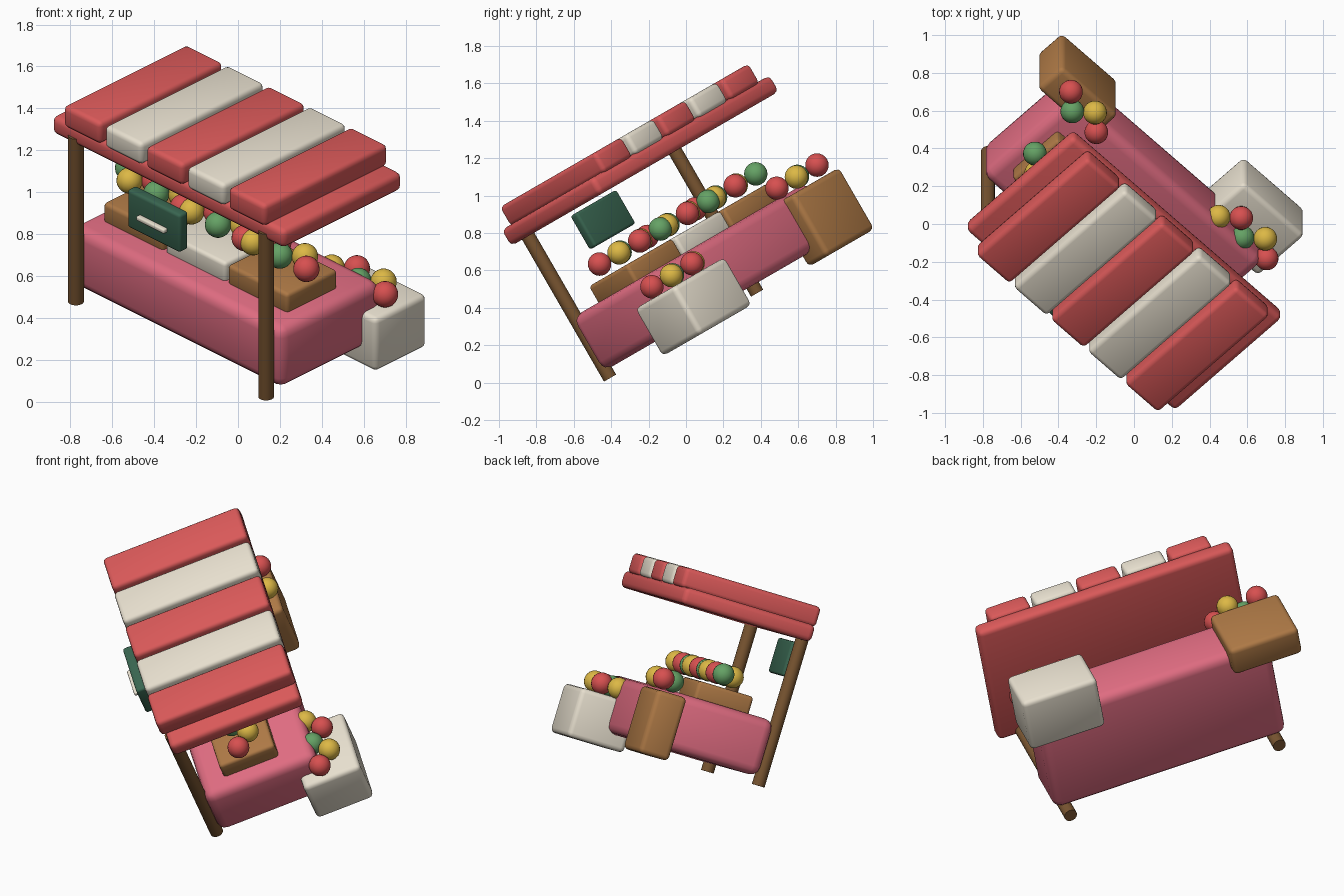
import bpy, bmesh
from math import radians
from mathutils import Matrix

if "Cube" in bpy.data.objects:
    bpy.data.objects.remove(bpy.data.objects["Cube"])

# Whole stall is turned 45 degrees, then tipped back 30 degrees
TILT = Matrix.Rotation(radians(30), 4, 'X') @ Matrix.Rotation(radians(-45), 4, 'Z')


def material(name, rgb):
    m = bpy.data.materials.new(name)
    m.diffuse_color = (*rgb, 1)
    m.use_nodes = True
    m.node_tree.nodes["Principled BSDF"].inputs["Base Color"].default_value = m.diffuse_color
    return m


RED = material("awning_red", (0.70, 0.10, 0.10))
CREAM = material("cream", (0.80, 0.74, 0.62))
PINK = material("cloth_pink", (0.74, 0.15, 0.22))
WOOD = material("crate_wood", (0.42, 0.19, 0.06))
DARK = material("post_wood", (0.19, 0.09, 0.03))
BOARD = material("board_green", (0.04, 0.13, 0.08))
FRUIT = [material("fruit_red", (0.68, 0.08, 0.08)),
         material("fruit_yellow", (0.72, 0.48, 0.06)),
         material("fruit_green", (0.13, 0.36, 0.13))]


def finish(name, bm, mat, angle=35):
    me = bpy.data.meshes.new(name)
    bm.to_mesh(me)
    bm.free()
    ob = bpy.data.objects.new(name, me)
    bpy.context.collection.objects.link(ob)
    me.materials.append(mat)
    ob.matrix_world = TILT
    bpy.ops.object.select_all(action='DESELECT')
    ob.select_set(True)
    bpy.context.view_layer.objects.active = ob
    bpy.ops.object.shade_smooth_by_angle(angle=radians(angle))
    return ob


def box(name, x, y, z, mat, r):
    """Rounded box from (min, max) ranges in stall coordinates."""
    bm = bmesh.new()
    lo, hi = zip(x, y, z)
    size = [b - a for a, b in zip(lo, hi)]
    mid = [(a + b) / 2 for a, b in zip(lo, hi)]
    bmesh.ops.create_cube(bm, size=1, matrix=Matrix.Translation(mid) @ Matrix.Diagonal((*size, 1)))
    bmesh.ops.bevel(bm, geom=bm.edges[:], offset=r, segments=3, profile=0.5, affect='EDGES')
    return finish(name, bm, mat)


def fruit_row(name, x, y, z, count):
    """Zigzag row of fruit running towards -x, colours repeating."""
    for i in range(count):
        bm = bmesh.new()
        at = (x - 0.09 * i, y + 0.08 * (i % 2), z)
        bmesh.ops.create_uvsphere(bm, u_segments=20, v_segments=12, radius=0.063,
                                  matrix=Matrix.Translation(at))
        finish(f"{name}_{i + 1}", bm, FRUIT[i % 3], 60)


MID = -0.307  # centre of the stall along its length

# Counter
box("counter", (MID - 0.715, MID + 0.715), (-0.12, 0.565), (0.272, 0.605), PINK, 0.055)

# Two front posts
for side, name in ((-1, "left_post"), (1, "right_post")):
    bm = bmesh.new()
    bmesh.ops.create_cone(bm, cap_ends=True, segments=20, radius1=0.038, radius2=0.038, depth=0.916,
                          matrix=Matrix.Translation((MID + side * 0.642, -0.145, 0.682)))
    finish(name, bm, DARK)

# Awning slab with five padded stripes
box("awning", (MID - 0.784, MID + 0.784), (-0.17, 0.635), (1.10, 1.20), RED, 0.03)
for i in range(5):
    c = MID + (i - 2) * 0.278
    box(f"awning_stripe_{i + 1}", (c - 0.125, c + 0.125), (-0.195, 0.64), (1.19, 1.31),
        CREAM if i % 2 else RED, 0.025)

# Crates on the counter, each with six fruits
for i in range(3):
    c = 0.105 - 0.42 * i
    box(f"counter_crate_{i + 1}", (c - 0.203, c + 0.203), (0.025, 0.365), (0.59, 0.705),
        CREAM if i == 1 else WOOD, 0.02)
    fruit_row(f"counter_fruit_{i + 1}", 0.29 - 0.417 * i, 0.172, 0.78, 6)

# Crates at the back corners
box("back_left_crate", (-1.185, -0.765), (0.46, 0.645), (0.208, 0.587), WOOD, 0.028)
fruit_row("back_left_fruit", -0.806, 0.524, 0.657, 4)
box("back_right_crate", (0.04, 0.498), (0.43, 0.78), (0.185, 0.478), CREAM, 0.028)
fruit_row("back_right_fruit", 0.427, 0.566, 0.535, 5)

# Hanging board with a pale bar
box("hanging_board", (MID - 0.178, MID + 0.178), (-0.265, -0.205), (0.872, 1.08), BOARD, 0.015)
box("board_bar", (MID - 0.095, MID + 0.095), (-0.29, -0.26), (0.953, 0.977), CREAM, 0.008)
